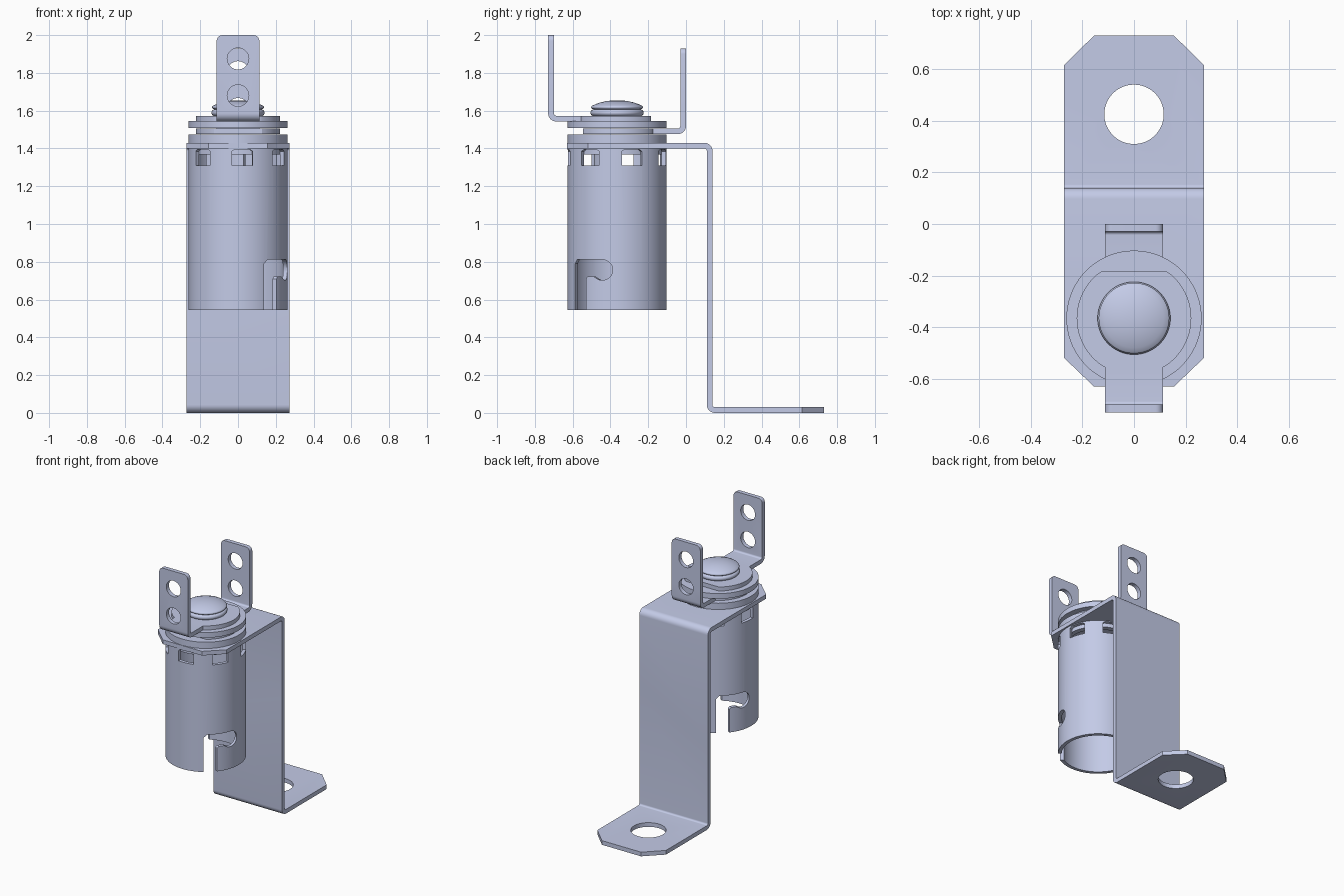
import bpy, bmesh, math
from mathutils import Vector

if "Cube" in bpy.data.objects:
    bpy.data.objects.remove(bpy.data.objects["Cube"], do_unlink=True)

CY = -0.365          # socket axis position in y
R = 0.262            # socket radius
SHEET = 0.03         # sheet metal thickness

steel = bpy.data.materials.new("blue_grey_metal")
steel.use_nodes = True
colour = (0.59, 0.64, 0.86, 1)
steel.diffuse_color = colour
steel.node_tree.nodes["Principled BSDF"].inputs["Base Color"].default_value = colour


def finish(name, bm):
    """Turn a bmesh into a linked object with smooth curved faces."""
    bmesh.ops.remove_doubles(bm, verts=bm.verts, dist=1e-5)
    bmesh.ops.recalc_face_normals(bm, faces=bm.faces)
    mesh = bpy.data.meshes.new(name)
    bm.to_mesh(mesh)
    bm.free()
    mesh.materials.append(steel)
    ob = bpy.data.objects.new(name, mesh)
    bpy.context.collection.objects.link(ob)
    return ob


def prism(name, outline, low, high, axis):
    """Extrude a flat outline along the x, y or z axis."""
    place = {"x": lambda u, v, w: (w, u, v),
             "y": lambda u, v, w: (u, w, v),
             "z": lambda u, v, w: (u, v, w)}[axis]
    bm = bmesh.new()
    rings = [[bm.verts.new(place(u, v, w)) for u, v in outline] for w in (low, high)]
    bm.faces.new(rings[0])
    bm.faces.new(rings[1])
    n = len(outline)
    for i in range(n):
        j = (i + 1) % n
        bm.faces.new((rings[0][i], rings[0][j], rings[1][j], rings[1][i]))
    return finish(name, bm)


def lathe(name, profile, closed=False, steps=72):
    """Revolve (radius, z) points around the socket axis."""
    bm = bmesh.new()
    pts = profile + profile[:1] if closed else profile
    verts = [bm.verts.new((r, CY, z)) for r, z in pts]
    edges = [bm.edges.new(pair) for pair in zip(verts, verts[1:])]
    bmesh.ops.spin(bm, geom=verts + edges, cent=(0, CY, 0), axis=(0, 0, 1),
                   angle=math.tau, steps=steps)
    bmesh.ops.dissolve_degenerate(bm, edges=bm.edges, dist=1e-5)
    return finish(name, bm)


def arc(cx, cy, r, start, end, n):
    return [(cx + r * math.cos(math.radians(start + (end - start) * i / n)),
             cy + r * math.sin(math.radians(start + (end - start) * i / n)))
            for i in range(n + 1)]


def circle(cx, cy, r, n=72):
    return arc(cx, cy, r, 0, 360, n)[:-1]


def bent_sheet(name, path, half_width, t=SHEET, r=0.028):
    """Sheet metal strip following a (y, z) path with rounded right-angle bends."""
    p = [Vector(q) for q in path]
    line = [(p[0], (p[1] - p[0]).normalized())]
    for a, b, c in zip(p, p[1:], p[2:]):
        d1, d2 = (b - a).normalized(), (c - b).normalized()
        centre = b - d1 * r + d2 * r
        for i in range(9):
            s, k = math.sin(i * math.pi / 16), math.cos(i * math.pi / 16)
            line.append((centre - d2 * r * k + d1 * r * s, d1 * k + d2 * s))
    line.append((p[-1], (p[-1] - p[-2]).normalized()))
    side = [[q + Vector((-d.y, d.x)) * t / 2 * s for q, d in line] for s in (1, -1)]
    return prism(name, [tuple(q) for q in side[0] + side[1][::-1]],
                 -half_width, half_width, "x")


def carve(ob, cutters, operation="DIFFERENCE"):
    """Apply boolean cutters and delete them."""
    for cutter in cutters:
        mod = ob.modifiers.new("carve", "BOOLEAN")
        mod.operation, mod.object, mod.solver = operation, cutter, "EXACT"
        cutter.hide_render = True
    graph = bpy.context.evaluated_depsgraph_get()
    mesh = bpy.data.meshes.new_from_object(ob.evaluated_get(graph))
    ob.modifiers.clear()
    ob.data = mesh
    for cutter in cutters:
        bpy.data.objects.remove(cutter, do_unlink=True)


def turn(ob, degrees):
    """Swing a part built around the world z axis to its place on the socket."""
    ob.rotation_euler.z = math.radians(degrees)
    ob.location.y = CY
    return ob


parts = []

# Mounting bracket: Z-shaped strip with clipped corners and a bolt hole
bracket = bent_sheet("mounting_bracket",
                     [(-0.63, 1.415), (0.125, 1.415), (0.125, 0.015), (0.73, 0.015)], 0.272)
half = [(0.155, -0.63), (0.272, -0.518), (0.272, 0.615), (0.155, 0.73)]
outline = half + [(-x, y) for x, y in reversed(half)]
carve(bracket, [prism("corner_trim", outline, -0.1, 1.6, "z")], "INTERSECT")
carve(bracket, [prism("bolt_hole", circle(0, 0.425, 0.115), -0.1, 0.1, "z")])
parts.append(bracket)

# Socket shell: open tube with bayonet slots and a ring of windows
shell = lathe("socket_shell", [(R, 0.545), (R, 1.402), (R - 0.024, 1.402), (R - 0.024, 0.545)], True)
cutters = []
slot = ([(-0.119, 0.5), (-0.119, 0.79), (-0.1, 0.812)]
        + arc(0.06, 0.757, 0.055, 90, -120, 18)
        + [(0.012, 0.722), (-0.025, 0.722), (-0.036, 0.71), (-0.036, 0.5)])
for angle in (59, 239):
    cutters.append(turn(prism("bayonet_slot", slot, -0.4, -0.1, "y"), angle))
WINDOWS = 7
window = [(-0.055, 1.31), (0.055, 1.31), (0.055, 1.385), (0.04, 1.395),
          (-0.04, 1.395), (-0.055, 1.385)]
for i in range(WINDOWS):
    cutters.append(turn(prism("window", window, -0.4, -0.15, "y"), 5 + i * 360 / WINDOWS))
carve(shell, cutters)
parts.append(shell)

# Inner collar behind the upper part of the windows
parts.append(lathe("inner_collar", [(0.236, 1.368), (0.236, 1.402), (0.2, 1.402), (0.2, 1.368)], True))

# Insulating washers
for name, low, high in (("lower_washer", 1.43, 1.475), ("upper_washer", 1.507, 1.544)):
    parts.append(prism(name, circle(0, CY, R), low, high, "z"))

# Terminals: flat-sided ring plate with an upright two-hole lug
for name, side, z, lug_y, top in (("rear", 1, 1.491, -0.015, 1.93),
                                  ("front", -1, 1.558, -0.715, 2.0)):
    reach, flat, t = 0.191, 0.18, 0.03
    plate = [(x, CY + side * max(-flat, min(reach, y))) for x, y in circle(0, 0, 0.222)]
    parts.append(prism(name + "_terminal_plate", plate, z - t / 2, z + t / 2, "z"))
    lug = bent_sheet(name + "_terminal_lug",
                     [(CY + side * reach, z), (lug_y, z), (lug_y, top)], 0.113, t)
    rounded = [(0.113, 1.3)] + arc(0.083, top - 0.03, 0.03, 0, 90, 6)
    rounded += [(-x, v) for x, v in reversed(rounded)]
    carve(lug, [prism("lug_trim", rounded, -1, 1, "y")], "INTERSECT")
    carve(lug, [prism("lug_hole", circle(0, top - drop, 0.057, 40), lug_y - 0.1, lug_y + 0.1, "y")
                for drop in (0.125, 0.32)])
    parts.append(lug)

# Contact rivet with rolled rim and domed head
rim = arc(0.124, 1.589, 0.017, -90, 90, 8)
head = arc(0.128, 1.618, 0.009, -90, 60, 6)
dome = [(0.115, 1.634), (0.09, 1.643), (0.06, 1.65), (0.03, 1.654), (0, 1.655)]
parts.append(lathe("contact_rivet", [(0, 1.572)] + rim + head + dome))

# Smooth the rounded surfaces, keep the machined edges crisp
bpy.ops.object.select_all(action="DESELECT")
for ob in parts:
    ob.select_set(True)
bpy.context.view_layer.objects.active = parts[0]
bpy.ops.object.shade_smooth_by_angle(angle=math.radians(30))
